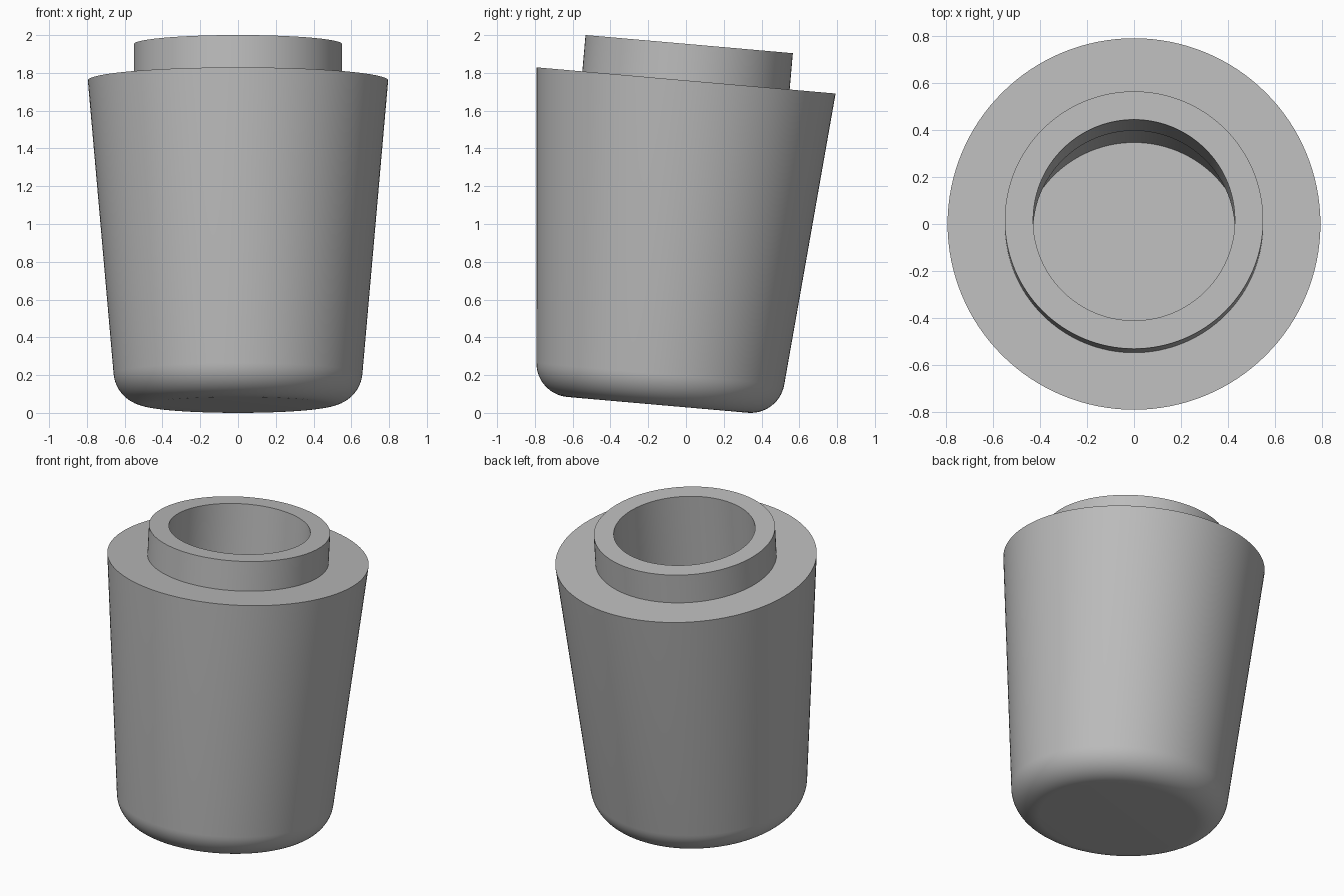
import bpy
import bmesh
from math import sin, cos, tan, pi, radians

if "Cube" in bpy.data.objects:
    bpy.data.objects.remove(bpy.data.objects["Cube"], do_unlink=True)

# Main dimensions, measured from the centre of the shoulder rim
TILT = radians(5)
DEPTH = 1.724
RIM, NECK, BORE = 0.795, 0.551, 0.43
NECK_TOP = 0.193
WALL = 0.175
FILLET = 0.18
SEGMENTS = 128


def outer_radius(z):
    return RIM + z * tan(TILT)


grey = bpy.data.materials.new("plain grey")
grey.use_nodes = True
colour = (0.5, 0.5, 0.5, 1)
grey.diffuse_color = colour
grey.node_tree.nodes["Principled BSDF"].inputs["Base Color"].default_value = colour

# Rounded base edge, tangent to the floor and the tapered wall
corner_x = outer_radius(-DEPTH) - FILLET / tan((pi / 2 + TILT) / 2)
corner_z = FILLET - DEPTH
steps = 14
arc = []
for i in range(steps + 1):
    a = -pi / 2 + (pi / 2 - TILT) * i / steps
    arc.append((corner_x + FILLET * cos(a), corner_z + FILLET * sin(a)))

# Outer shell, neck, bore and wider inner cavity
floor = WALL - DEPTH
ceiling = -0.35
profile = [(0, -DEPTH)] + arc + [
    (RIM, 0), (NECK, 0), (NECK, NECK_TOP), (BORE, NECK_TOP),
    (BORE, ceiling), (outer_radius(ceiling) - WALL, ceiling),
    (outer_radius(floor) - WALL, floor), (0, floor)]

# Turn the profile around the tilted axis
bm = bmesh.new()
verts = [bm.verts.new((r, 0, z)) for r, z in profile]
edges = [bm.edges.new(pair) for pair in zip(verts, verts[1:])]
bmesh.ops.spin(bm, geom=verts + edges, cent=(0, 0, 0), axis=(0, 0, 1),
               angle=2 * pi, steps=SEGMENTS)
bmesh.ops.remove_doubles(bm, verts=bm.verts, dist=0.0001)
bmesh.ops.recalc_face_normals(bm, faces=bm.faces)
mesh = bpy.data.meshes.new("tapered_vessel")
bm.to_mesh(mesh)
bm.free()
mesh.materials.append(grey)

vessel = bpy.data.objects.new("tapered_vessel", mesh)
bpy.context.collection.objects.link(vessel)
vessel.rotation_euler.x = -TILT
vessel.location.z = 1.76

bpy.ops.object.select_all(action="DESELECT")
vessel.select_set(True)
bpy.context.view_layer.objects.active = vessel
bpy.ops.object.shade_smooth_by_angle(angle=radians(30))
